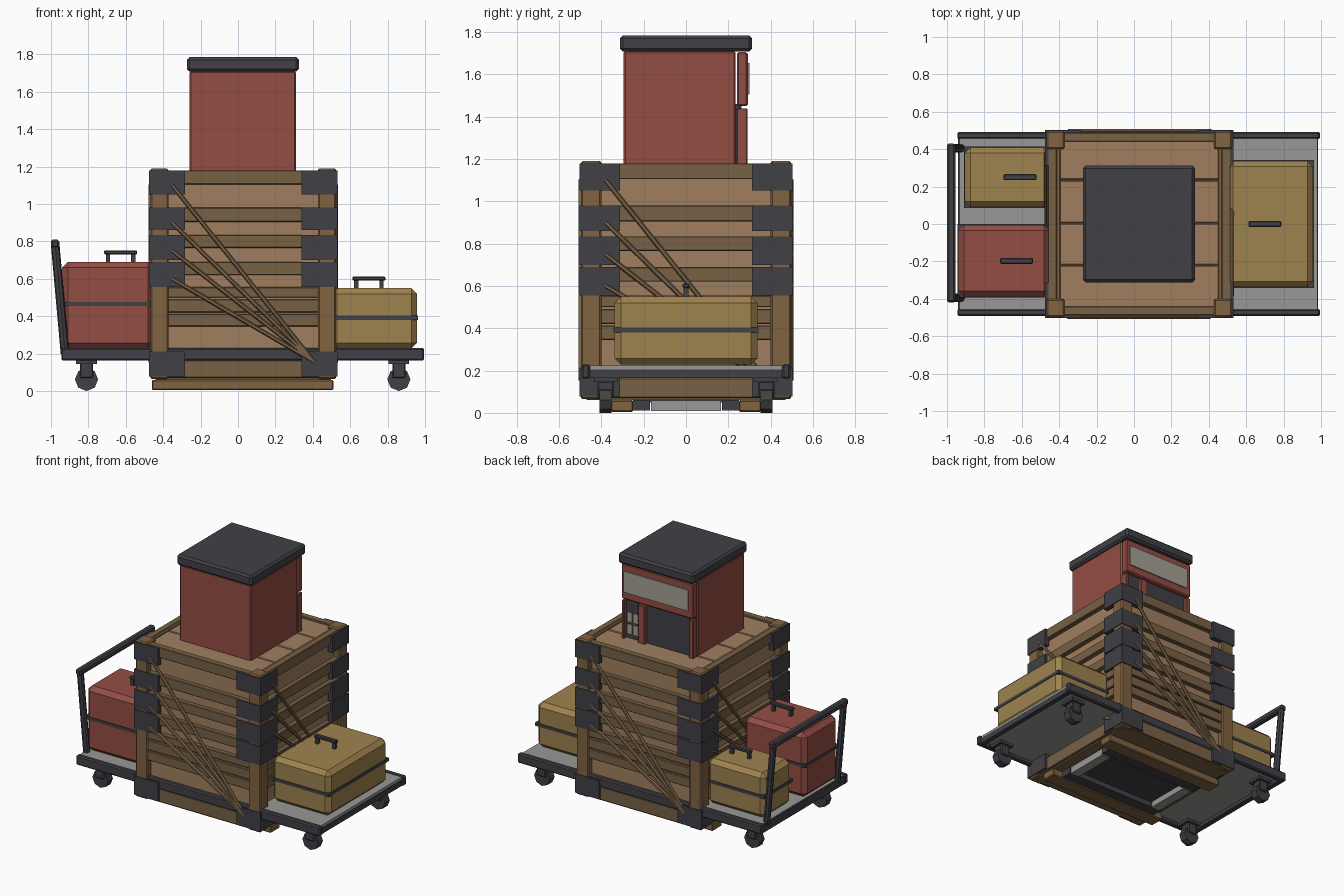
import bpy, bmesh, math
from mathutils import Matrix, Vector

if "Cube" in bpy.data.objects:
    bpy.data.objects.remove(bpy.data.objects["Cube"])


def material(name, srgb):
    lin = [((c / 255 + 0.055) / 1.055) ** 2.4 for c in srgb] + [1]
    m = bpy.data.materials.new(name)
    m.use_nodes = True
    m.diffuse_color = lin
    m.node_tree.nodes["Principled BSDF"].inputs["Base Color"].default_value = lin
    return m


RED = material("brick red", (148, 77, 68))
YELLOW = material("mustard", (158, 131, 78))
LIGHT = material("light wood", (160, 127, 96))
DARK = material("dark wood", (120, 97, 69))
TRIM = material("post wood", (128, 99, 65))
METAL = material("dark metal", (65, 64, 70))
GREY = material("deck grey", (152, 152, 150))
SIGN = material("pale sign", (164, 160, 147))


def finish(name, bm, mat, bevel=0.0, matrix=None):
    if bevel:
        bmesh.ops.bevel(bm, geom=bm.edges[:], offset=bevel, segments=1, affect='EDGES')
    if matrix:
        bmesh.ops.transform(bm, matrix=matrix, verts=bm.verts)
    bmesh.ops.recalc_face_normals(bm, faces=bm.faces)
    me = bpy.data.meshes.new(name)
    bm.to_mesh(me)
    bm.free()
    me.materials.append(mat)
    ob = bpy.data.objects.new(name, me)
    bpy.context.collection.objects.link(ob)
    return ob


def box(name, x, y, z, mat, bevel=0.0, matrix=None):
    """Box from (min, max) ranges on each axis."""
    bm = bmesh.new()
    bmesh.ops.create_cube(bm, size=1)
    for v in bm.verts:
        v.co = Vector([(r[0] + r[1]) / 2 + c * (r[1] - r[0]) for c, r in zip(v.co, (x, y, z))])
    return finish(name, bm, mat, bevel, matrix)


def rod(name, a, b, radius, mat, sides=6, matrix=None):
    a, b = Vector(a), Vector(b)
    bm = bmesh.new()
    bmesh.ops.create_cone(bm, cap_ends=True, segments=sides, radius1=radius,
                          radius2=radius, depth=(b - a).length)
    turn = (b - a).to_track_quat('Z', 'Y').to_matrix().to_4x4()
    m = Matrix.Translation((a + b) / 2) @ turn
    return finish(name, bm, mat, 0, matrix @ m if matrix else m)


# Cart deck, rails and ends
box("cart_deck", (-0.93, 0.98), (-0.47, 0.47), (0.19, 0.225), GREY)
for s, side in ((-1, "front"), (1, "back")):
    ys = sorted((s * 0.455, s * 0.493))
    box(side + "_rail", (-0.945, 0.995), ys, (0.162, 0.23), METAL, 0.008)
box("left_end_rail", (0.95, 0.985), (-0.47, 0.47), (0.165, 0.205), METAL)
box("right_end_rail", (-0.94, -0.90), (-0.47, 0.47), (0.165, 0.222), METAL)

# Castors
for x in (-0.81, 0.86):
    for y in (-0.38, 0.38):
        box("castor_plate", (x - 0.055, x + 0.055), (y - 0.055, y + 0.055), (0.145, 0.167), METAL)
        box("castor_fork", (x - 0.035, x + 0.035), (y - 0.038, y + 0.038), (0.07, 0.15), METAL, 0.006)
        rod("castor_wheel", (x, y - 0.028, 0.062), (x, y + 0.028, 0.062), 0.062, METAL, 8)

# Push handle
for y in (-0.395, 0.405):
    rod("handle_post", (-0.925, y, 0.2), (-0.978, y, 0.79), 0.023, METAL, 8)
box("handle_bar", (-1.0, -0.955), (-0.42, 0.43), (0.765, 0.81), METAL, 0.01)

# Crate core with lid boards
MID, H = 0.028, 0.497
box("crate_core", (MID - 0.455, MID + 0.455), (-0.455, 0.455), (0.075, 1.14), LIGHT)
lid_joints = (-0.45, -0.22, 0.005, 0.235, 0.45)
for y0, y1 in zip(lid_joints, lid_joints[1:]):
    box("lid_board", (MID - 0.455, MID + 0.455), (y0 + 0.003, y1 - 0.003), (1.13, 1.167), LIGHT, 0.004)
for x in (MID - 0.44, MID + 0.44):
    box("lid_batten", (x - 0.018, x + 0.018), (-0.41, 0.41), (1.13, 1.175), TRIM, 0.004)

# Crate sides: the same parts turned four times
band_heights = [(1.052, 1.178), (0.86, 0.98), (0.70, 0.835), (0.555, 0.69), (0.078, 0.212)]
slat_heights = [(1.105, 1.18), (0.905, 0.98), (0.765, 0.835), (0.62, 0.69),
                (0.5, 0.555), (0.42, 0.49), (0.345, 0.412), (0.07, 0.165)]
for i in range(4):
    turn = Matrix.Translation((MID, 0, 0)) @ Matrix.Rotation(i * math.pi / 2, 4, 'Z')
    box("corner_post", (-H, -0.4), (-H, -0.4), (0.065, 1.19), TRIM, 0.008, turn)
    for k, z in enumerate(slat_heights):
        reach = 0.49 if k < 4 else 0.405
        box("side_slat", (-reach, reach), (-0.488, -0.44), z, DARK, 0.004, turn)
    for z in band_heights:
        box("corner_plate", (-0.503, -0.312), (-0.503, -0.47), z, METAL, 0, turn)
        box("corner_plate", (0.312, 0.503), (-0.503, -0.47), z, METAL, 0, turn)
    for z in (1.1, 0.9, 0.75, 0.6):
        rod("brace_rod", (-0.38, -0.497, z), (0.375, -0.497, 0.16), 0.0125, DARK, 6, turn)

# Skids and hollow below the crate
for s in (-1, 1):
    box("skid", (-0.46, 0.51), sorted((s * 0.25, s * 0.355)), (0.005, 0.06), TRIM, 0.006)
    box("skid_spacer", (-0.38, 0.43), sorted((s * 0.17, s * 0.25)), (0.012, 0.058), METAL)
    x = MID + s * 0.36
    box("base_pad", (x - 0.035, x + 0.035), (-0.165, 0.165), (0.008, 0.058), GREY)
box("base_plate", (-0.34, 0.4), (-0.25, 0.25), (0.05, 0.077), METAL)
box("crate_bottom", (MID - 0.47, MID + 0.47), (-0.47, 0.47), (0.06, 0.09), DARK)

# Small building
box("building_body", (-0.26, 0.31), (-0.295, 0.235), (1.16, 1.71), RED, 0.008)
box("shop_recess", (-0.245, 0.295), (0.225, 0.262), (1.16, 1.46), METAL)
box("sign_panel", (-0.26, 0.31), (0.24, 0.292), (1.45, 1.705), RED, 0.008)
box("sign_plate", (-0.225, 0.285), (0.29, 0.3), (1.505, 1.655), SIGN)
for x0, x1 in ((-0.26, -0.225), (0.125, 0.18), (0.29, 0.31)):
    box("shop_pillar", (x0, x1), (0.24, 0.29), (1.16, 1.44), RED, 0.004)
for x in (0.21, 0.26):
    for z in (1.235, 1.32):
        box("door_pane", (x - 0.018, x + 0.018), (0.26, 0.268), (z - 0.033, z + 0.033), SIGN)
box("roof", (-0.273, 0.325), (-0.312, 0.312), (1.708, 1.785), METAL, 0.014)


# Suitcases with strap and handle
def suitcase(name, x, y, z, mat, strap_z, grip_x, grip_y):
    box(name + "_body", x, y, z, mat, 0.03)
    grow = 0.005
    box(name + "_strap", (x[0] - grow, x[1] + grow), (y[0] - grow, y[1] + grow),
        (strap_z - 0.011, strap_z + 0.011), METAL)
    top = z[1]
    box(name + "_grip", (grip_x - 0.088, grip_x + 0.088), (grip_y - 0.016, grip_y + 0.016),
        (top + 0.04, top + 0.062), METAL, 0.005)
    for s in (-1, 1):
        gx = grip_x + s * 0.068
        box(name + "_grip_leg", (gx - 0.011, gx + 0.011), (grip_y - 0.012, grip_y + 0.012),
            (top - 0.01, top + 0.045), METAL)


suitcase("left_suitcase", (0.5, 0.957), (-0.337, 0.337), (0.228, 0.55), YELLOW, 0.392, 0.7, 0.0)
suitcase("red_suitcase", (-0.94, -0.45), (-0.388, -0.005), (0.228, 0.69), RED, 0.465, -0.628, -0.197)
suitcase("small_suitcase", (-0.905, -0.45), (0.09, 0.41), (0.228, 0.55), YELLOW, 0.392, -0.61, 0.25)
